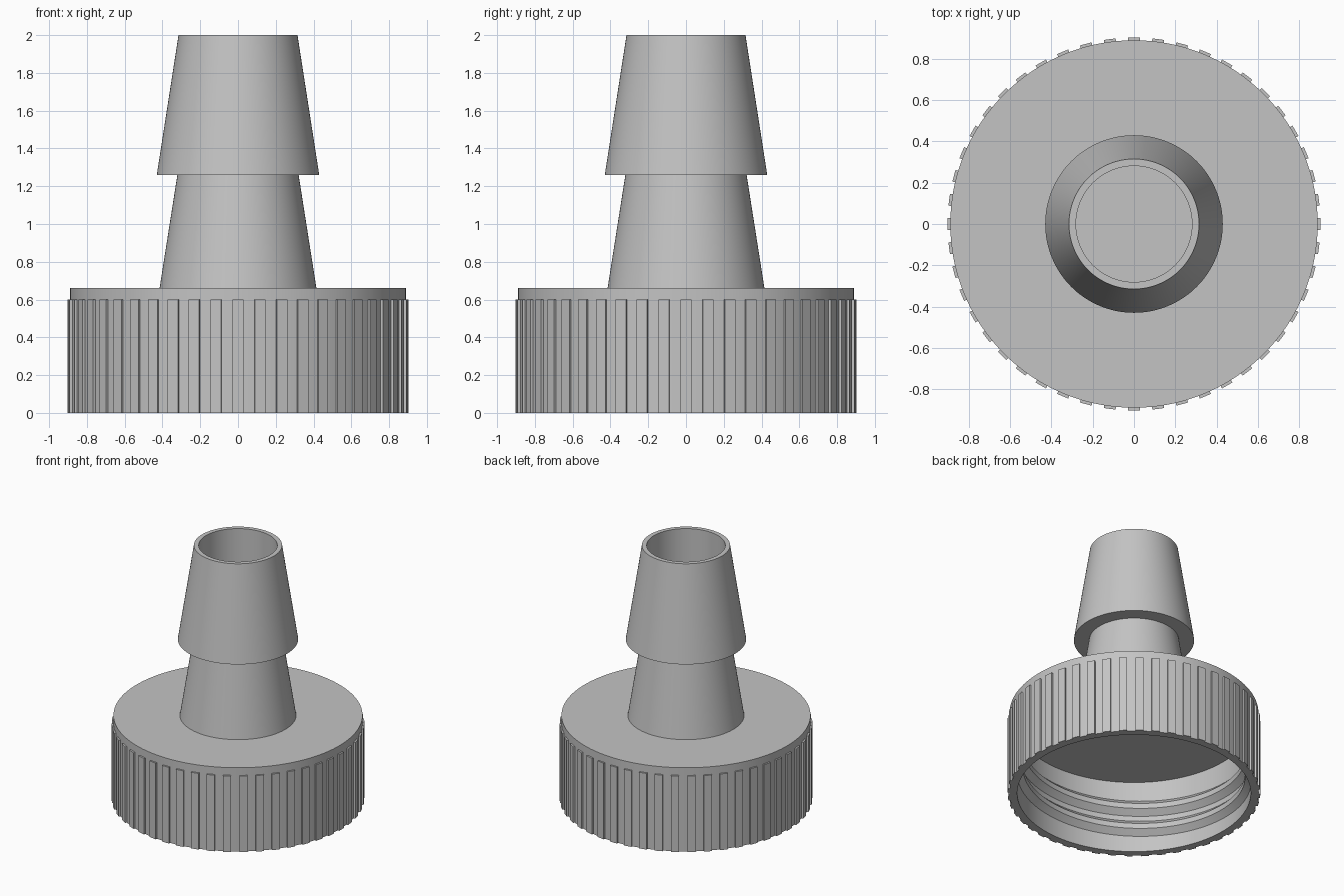
import bpy
import bmesh
from math import cos, sin, pi, radians

if "Cube" in bpy.data.objects:
    bpy.data.objects.remove(bpy.data.objects["Cube"], do_unlink=True)

SEGMENTS = 144
RIBS = 48

grey = bpy.data.materials.new("grey plastic")
grey.use_nodes = True
colour = (0.55, 0.55, 0.55, 1)
grey.diffuse_color = colour
grey.node_tree.nodes["Principled BSDF"].inputs["Base Color"].default_value = colour


def finish(name, bm, smooth=True):
    """Turn a bmesh into a named, coloured object."""
    bmesh.ops.remove_doubles(bm, verts=bm.verts, dist=1e-5)
    bmesh.ops.recalc_face_normals(bm, faces=bm.faces)
    mesh = bpy.data.meshes.new(name)
    bm.to_mesh(mesh)
    bm.free()
    mesh.materials.append(grey)
    obj = bpy.data.objects.new(name, mesh)
    bpy.context.collection.objects.link(obj)
    if smooth:
        bpy.ops.object.select_all(action="DESELECT")
        obj.select_set(True)
        bpy.context.view_layer.objects.active = obj
        bpy.ops.object.shade_smooth_by_angle(angle=radians(30))
    return obj


def lathe(name, profile, closed):
    """Spin an (r, z) profile around the vertical axis."""
    bm = bmesh.new()
    verts = [bm.verts.new((r, 0, z)) for r, z in profile]
    edges = [bm.edges.new(pair) for pair in zip(verts, verts[1:])]
    if closed:
        edges.append(bm.edges.new((verts[-1], verts[0])))
    bmesh.ops.spin(bm, geom=verts + edges, cent=(0, 0, 0), axis=(0, 0, 1),
                   angle=2 * pi, steps=SEGMENTS, use_duplicate=False)
    return finish(name, bm)


# Hollow screw cap, open at the bottom
CAP_R, CAP_TOP, INNER_R, CEILING = 0.89, 0.66, 0.835, 0.57
lathe("cap", [(0, CAP_TOP), (CAP_R, CAP_TOP), (CAP_R, 0), (INNER_R, 0),
              (INNER_R, CEILING), (0, CEILING)], closed=False)

# Barbed hose nozzle with a straight bore
lathe("hose_barb", [(0.281, 0.63), (0.42, 0.63), (0.321, 1.26), (0.43, 1.26),
                    (0.315, 2), (0.281, 2)], closed=True)

# Grip ribs around the cap
bm = bmesh.new()
RIB_IN, RIB_OUT, RIB_HALF, RIB_TOP = 0.886, 0.903, 0.029, 0.6
for i in range(RIBS):
    a = 2 * pi * i / RIBS
    cube = bmesh.ops.create_cube(bm, size=1)["verts"]
    for v in cube:
        r = RIB_OUT if v.co.x > 0 else RIB_IN
        t = RIB_HALF if v.co.y > 0 else -RIB_HALF
        z = RIB_TOP if v.co.z > 0 else 0
        v.co = (r * cos(a) - t * sin(a), r * sin(a) + t * cos(a), z)
finish("grip_ribs", bm, smooth=False)

# Right-handed internal thread, swept as a helix of trapezoid sections
PITCH, TURNS, START_ANGLE, START_Z = 0.165, 2, radians(-225), 0.0825
section = [(INNER_R + 0.01, 0), (INNER_R, 0), (0.793, 0.042), (0.793, 0.083),
           (INNER_R, 0.125), (INNER_R + 0.01, 0.125)]
bm = bmesh.new()
steps = SEGMENTS * TURNS
rings = []
for i in range(steps + 1):
    a = START_ANGLE + 2 * pi * i / SEGMENTS
    z = START_Z + PITCH * i / SEGMENTS
    rings.append([bm.verts.new((r * cos(a), r * sin(a), z + h)) for r, h in section])
for low, high in zip(rings, rings[1:]):
    for k in range(len(section)):
        n = (k + 1) % len(section)
        bm.faces.new((low[k], low[n], high[n], high[k]))
bm.faces.new(rings[0])
bm.faces.new(rings[-1])
finish("inner_thread", bm)
